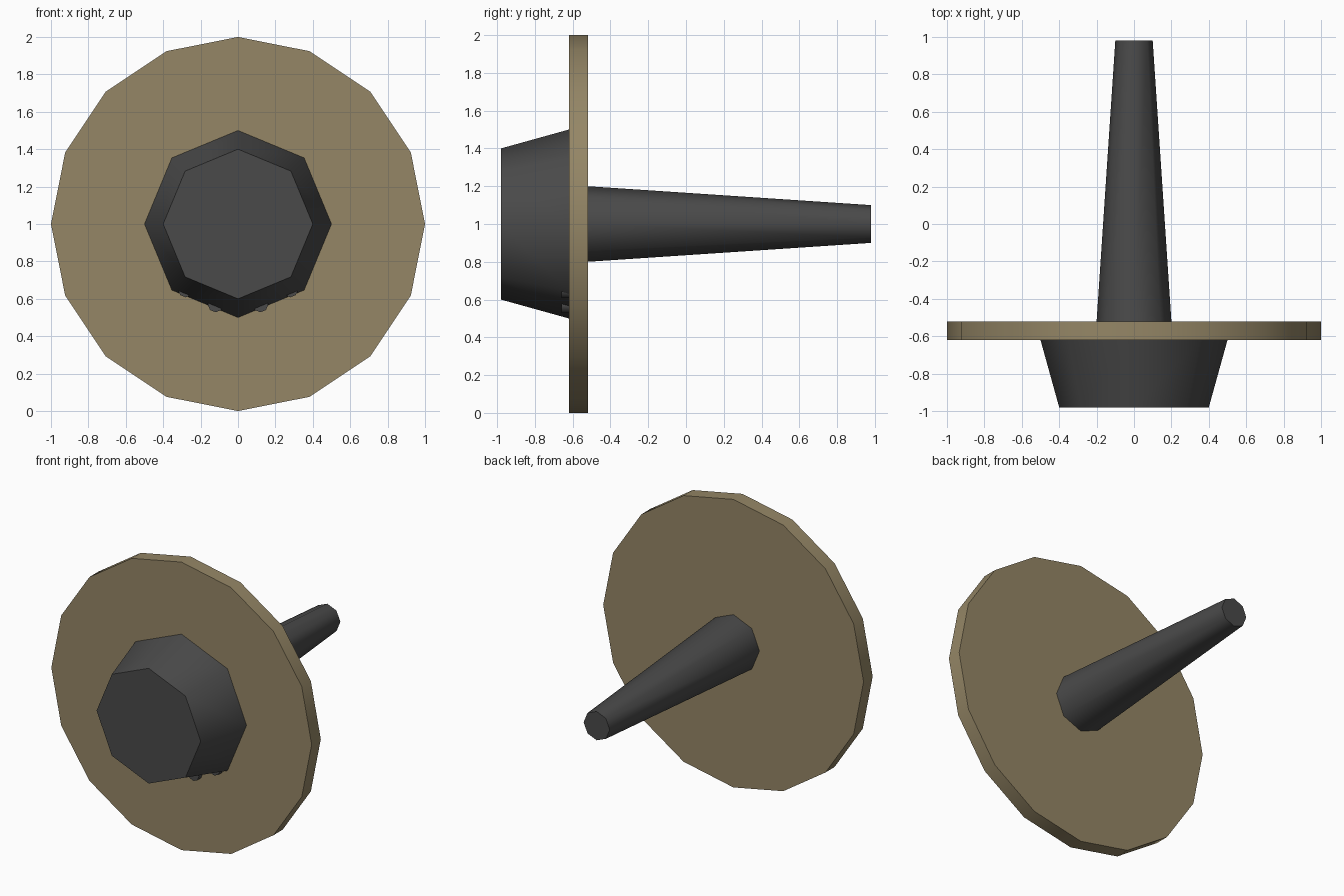
import bpy, bmesh, math
from mathutils import Vector

if "Cube" in bpy.data.objects:
    bpy.data.objects.remove(bpy.data.objects["Cube"])


def material(name, rgb):
    m = bpy.data.materials.new(name)
    m.diffuse_color = (*rgb, 1)
    m.use_nodes = True
    m.node_tree.nodes["Principled BSDF"].inputs["Base Color"].default_value = m.diffuse_color
    return m


tan = material("tan", (0.30, 0.24, 0.133))
dark = material("dark grey", (0.068, 0.068, 0.068))


def frustum(name, sides, y0, r0, y1, r1, mat, x=0, z=1):
    """Closed tapered prism along y, with a corner pointing up."""
    bm = bmesh.new()
    rings = []
    for y, r in ((y0, r0), (y1, r1)):
        rings.append([bm.verts.new((x + r * math.sin(2 * math.pi * i / sides), y,
                                    z + r * math.cos(2 * math.pi * i / sides)))
                      for i in range(sides)])
    a, b = rings
    for i in range(sides):
        j = (i + 1) % sides
        bm.faces.new((a[i], a[j], b[j], b[i]))
    bm.faces.new(a)
    bm.faces.new(b)
    bmesh.ops.recalc_face_normals(bm, faces=bm.faces)
    # Smooth sides, sharp caps
    for f in bm.faces:
        f.smooth = True
    for e in bm.edges:
        e.smooth = e.calc_face_angle(0) < math.radians(55)
    me = bpy.data.meshes.new(name)
    bm.to_mesh(me)
    bm.free()
    me.materials.append(mat)
    ob = bpy.data.objects.new(name, me)
    bpy.context.collection.objects.link(ob)
    return ob


# Main round plate
frustum("disc", 16, -0.62, 1.0, -0.52, 1.0, tan)
# Tapered front hub
frustum("hub", 8, -0.98, 0.40, -0.62, 0.50, dark)
# Long tapered rear shaft
frustum("shaft", 8, -0.52, 0.20, 0.98, 0.10, dark)
# Small studs peeking out below the hub
for side in (-1, 1):
    for x, z in ((0.12, 0.57), (0.28, 0.65)):
        frustum("stud", 8, -0.66, 0.042, -0.62, 0.042, dark, side * x, z)
